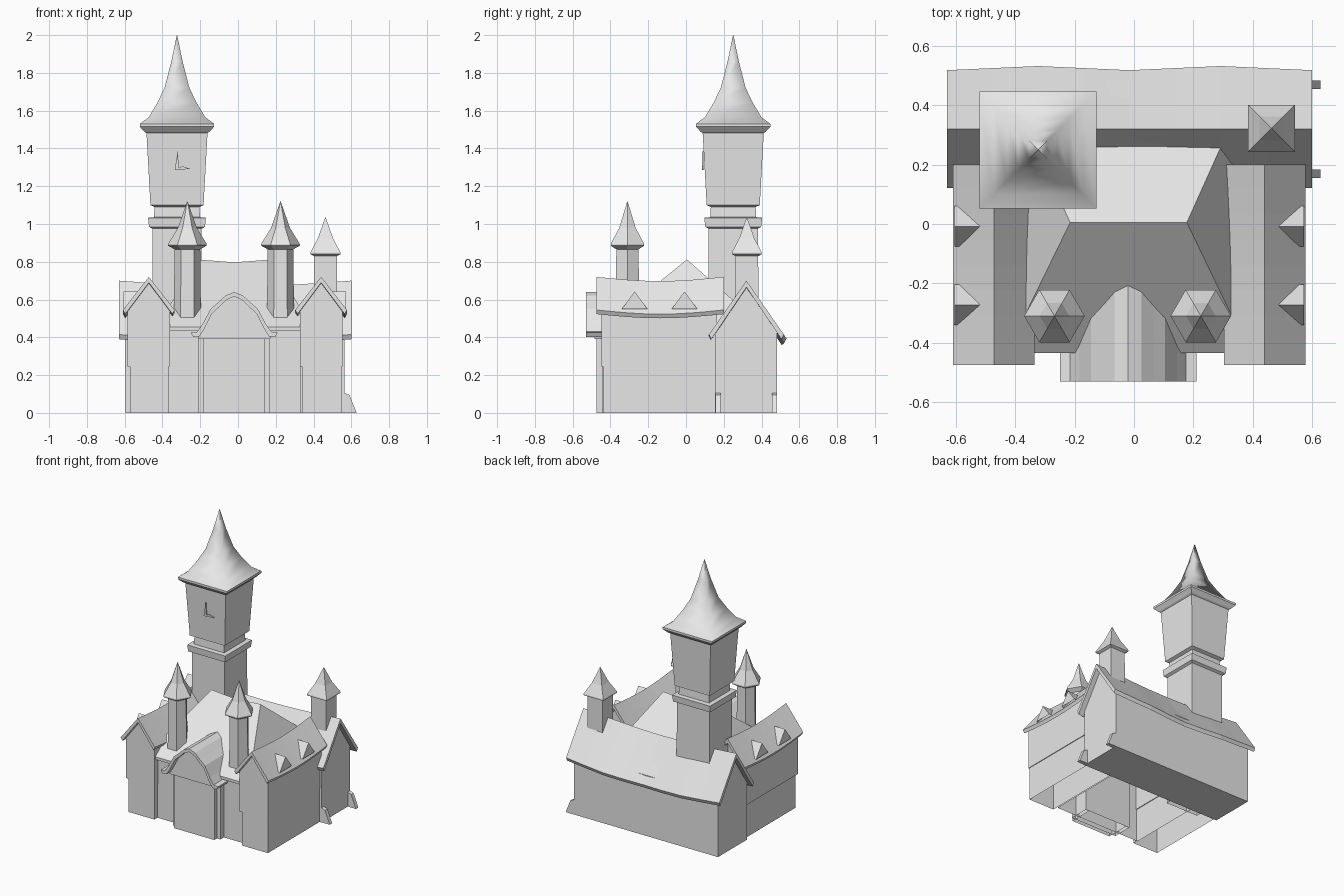
import bpy
from math import cos, sin, pi

cube = bpy.data.objects.get("Cube")
if cube:
    bpy.data.objects.remove(cube, do_unlink=True)

grey = bpy.data.materials.new("stone_grey")
grey.use_nodes = True
GREY = (0.8, 0.8, 0.8, 1)
grey.diffuse_color = GREY
grey.node_tree.nodes["Principled BSDF"].inputs["Base Color"].default_value = GREY


def build(name, verts, faces):
    mesh = bpy.data.meshes.new(name)
    mesh.from_pydata(verts, [], faces)
    mesh.materials.append(grey)
    obj = bpy.data.objects.new(name, mesh)
    bpy.context.collection.objects.link(obj)
    return obj


def loft(name, rings, first=True, last=True):
    """Skin a list of equal-length rings, with optional end caps."""
    n = len(rings[0])
    verts = [p for ring in rings for p in ring]
    faces = [(r * n + i, r * n + (i + 1) % n, (r + 1) * n + (i + 1) % n, (r + 1) * n + i)
             for r in range(len(rings) - 1) for i in range(n)]
    if first:
        faces.append(tuple(reversed(range(n))))
    if last:
        faces.append(tuple(range(len(verts) - n, len(verts))))
    return build(name, verts, faces)


def box(name, x0, x1, y0, y1, z0, z1):
    """Open-bottomed block."""
    rings = [[(x0, y0, z), (x1, y0, z), (x1, y1, z), (x0, y1, z)] for z in (z0, z1)]
    return loft(name, rings, first=False)


def spire(name, cx, cy, sides, profile, turn=0.0):
    """Stack of regular polygons; profile is (half width or radius, height)."""
    k = 1 / cos(pi / 4) if sides == 4 else 1
    rings = [[(cx + k * r * cos(turn + 2 * pi * i / sides),
               cy + k * r * sin(turn + 2 * pi * i / sides), z)
              for i in range(sides)] for r, z in profile]
    return loft(name, rings, first=False)


def house(name, along, c, half, a, b, z0, eave, apex):
    """Gabled wall block, open below; along is the ridge axis."""
    pts = [(-half, z0), (half, z0), (half, eave), (0, apex), (-half, eave)]
    rings = [[(t, c + u, z) if along == "x" else (c + u, t, z) for u, z in pts] for t in (a, b)]
    obj = loft(name, rings)
    obj.data.flip_normals() if along == "y" else None
    return obj


def gable_roof(name, along, c, half, a, b, eave, apex, thick, sag, flare=0.0):
    """Sagging pitched roof slab."""
    steps, rings = 8, []
    for s in range(steps + 1):
        f = s / steps
        dz = -sag * sin(pi * f)
        out = half + flare * (1 - cos(4 * pi * f)) / 2
        pts = [(-out, eave), (0, apex), (out, eave),
               (out - 0.012, eave - thick), (0, apex - 1.4 * thick), (-out + 0.012, eave - thick)]
        t = a + (b - a) * f
        rings.append([(t, c + u, z + dz) if along == "x" else (c + u, t, z + dz)
                      for u, z in pts])
    return loft(name, rings)


# Rear hall
house("hall_walls", "x", 0.318, 0.165, -0.595, 0.563, 0, 0.44, 0.665)
gable_roof("hall_roof", "x", 0.32, 0.198, -0.63, 0.6, 0.415, 0.7, 0.025, 0.03, 0.014)
for side, y in (("front", 0.155), ("rear", 0.455)):
    foot = [(0.55, 0), (0.628, 0), (0.59, 0.095), (0.55, 0.11)]
    loft(side + "_buttress", [[(x, y + d, z) for x, z in foot] for d in (0, 0.028)])

# Side wings with dormers
for side, cx, s in (("right", -0.472, -1), ("left", 0.44, 1)):
    box(side + "_wing_base", cx - 0.1, cx + 0.108, -0.44, 0.16, 0, 0.25)
    house(side + "_wing_upper", "y", cx, 0.113, -0.447, 0.165, 0.245, 0.545, 0.695)
    gable_roof(side + "_wing_roof", "y", cx, 0.137, -0.475, 0.2, 0.545, 0.72, 0.022, 0.022)
    for spot, y in (("front", -0.272), ("rear", -0.008)):
        face, inner = cx + s * 0.133, cx + s * 0.045
        build(f"{side}_{spot}_dormer",
              [(face, y - 0.068, 0.55), (face, y + 0.068, 0.55), (face, y, 0.643),
               (inner, y, 0.643), (inner, y - 0.068, 0.55), (inner, y + 0.068, 0.55)],
              [(0, 1, 2), (1, 5, 3, 2), (0, 2, 3, 4)])

# Central block with hipped roof
box("centre_walls", -0.37, 0.33, -0.405, 0.2, 0, 0.45)
eaves = [(-0.43, -0.435), (0.39, -0.435), (0.36, 0.41), (-0.40, 0.41)]
verts = [(x, y, z) for z in (0.435, 0.455) for x, y in eaves]
verts += [(-0.215, 0.005, 0.812), (-0.02, 0.005, 0.797), (0.178, 0.005, 0.812)]
build("centre_roof", verts,
      [(4, 5, 10, 9, 8), (5, 6, 10), (6, 7, 8, 9, 10), (7, 4, 8),
       (0, 1, 5, 4), (1, 2, 6, 5), (2, 3, 7, 6), (3, 0, 4, 7), (3, 2, 1, 0)])

# Gatehouse with curved gable
MID = -0.02
half_curve = [(0.23, 0.425), (0.195, 0.43), (0.165, 0.475), (0.125, 0.55), (0.085, 0.585),
              (0.045, 0.622), (0, 0.64)]
curve = half_curve + [(-u, z) for u, z in reversed(half_curve[:-1])]
under = [(u * 0.94, z - 0.024) for u, z in reversed(curve)]
loft("gate_roof", [[(MID + u, y, z) for u, z in curve + under] for y in (-0.53, -0.16)])
gable = [(u, z - 0.015) for u, z in curve[1:-1]]
gable = [(0.19, 0.39)] + gable + [(-0.19, 0.39)]
loft("gate_gable", [[(MID + u, y, z) for u, z in gable] for y in (-0.485, -0.2)])
box("gate_walls", MID - 0.19, MID + 0.19, -0.445, -0.3, 0, 0.395)
box("gate_front", MID - 0.162, MID + 0.162, -0.475, -0.3, 0, 0.395)

# Front hexagonal turrets
for side, cx in (("right", -0.268), ("left", 0.225)):
    spire(side + "_turret_shaft", cx, -0.31, 6, [(0.072, 0.5), (0.068, 0.87)])
    spire(side + "_turret_roof", cx, -0.31, 6,
          [(0.066, 0.865), (0.102, 0.885), (0.102, 0.895), (0.05, 0.98), (0.001, 1.12)])

# Small square turret on the hall
spire("rear_turret_shaft", 0.463, 0.322, 4, [(0.062, 0.55), (0.06, 0.845)], pi / 4)
spire("rear_turret_roof", 0.463, 0.322, 4,
      [(0.06, 0.83), (0.079, 0.84), (0.079, 0.85), (0.04, 0.925), (0.001, 1.035)], pi / 4)

# Clock tower
TX, TY = -0.323, 0.25
spire("tower_shaft", TX, TY, 4, [(0.133, 0), (0.13, 0.99)], pi / 4)
spire("tower_band", TX, TY, 4,
      [(0.13, 0.975), (0.148, 0.985), (0.153, 1.033), (0.122, 1.036), (0.118, 1.1)], pi / 4)
spire("tower_clock_stage", TX, TY, 4,
      [(0.118, 1.09), (0.141, 1.1), (0.141, 1.108), (0.162, 1.49)], pi / 4)
spire("tower_eave", TX, TY, 4,
      [(0.158, 1.48), (0.172, 1.488), (0.197, 1.515), (0.197, 1.53)], pi / 4)
roof = spire("tower_roof", TX, TY, 4,
             [(0.197, 1.53), (0.15, 1.565), (0.105, 1.64), (0.066, 1.72), (0.03, 1.86), (0.001, 2)],
             pi / 4)
for poly in roof.data.polygons:
    poly.use_smooth = True

# Clock hands
hands = {"minute_hand": [(-0.012, 1.285), (0.01, 1.29), (0.004, 1.385)],
         "hour_hand": [(-0.012, 1.285), (0.07, 1.292), (0.03, 1.306)]}
for name, pts in hands.items():
    loft(name, [[(TX + u, y, z) for u, z in pts] for y in (0.084, 0.092)])

# Consistent outward normals
import bmesh
for obj in bpy.context.collection.objects:
    if obj.type == "MESH" and obj.data.materials and obj.data.materials[0] == grey:
        bm = bmesh.new()
        bm.from_mesh(obj.data)
        bmesh.ops.recalc_face_normals(bm, faces=bm.faces)
        bm.to_mesh(obj.data)
        bm.free()
